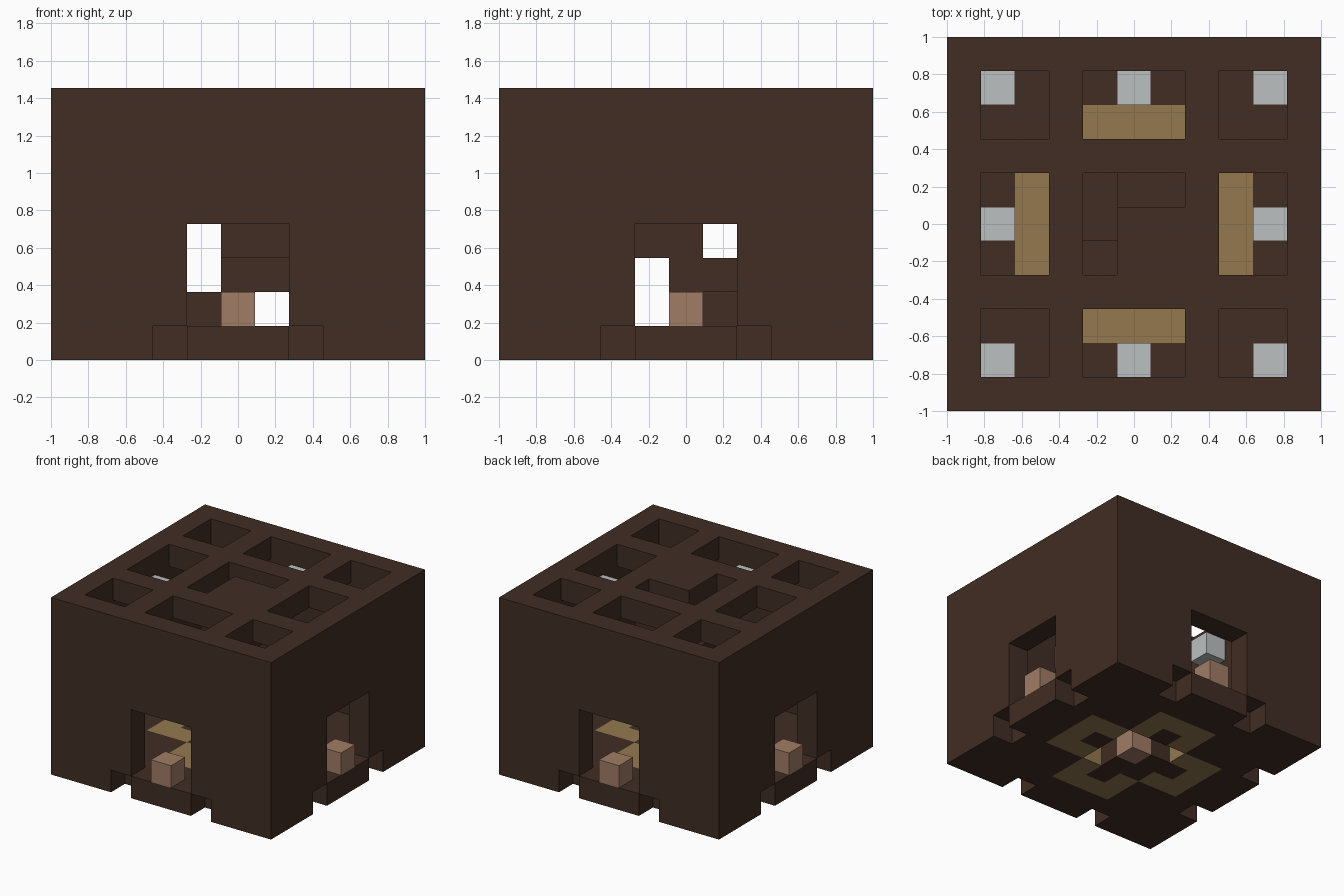
import bpy
import bmesh
from mathutils import Vector

N, H = 11, 8              # grid cells across and up
U = 2 / N                 # size of one cell
LAST, MID = N - 1, N // 2

cube = bpy.data.objects.get("Cube")
if cube:
    bpy.data.objects.remove(cube, do_unlink=True)


def material(name, rgb):
    m = bpy.data.materials.new(name)
    m.use_nodes = True
    m.diffuse_color = (*rgb, 1)
    m.node_tree.nodes["Principled BSDF"].inputs["Base Color"].default_value = (*rgb, 1)
    return m


brown = material("dark_brown", (0.052, 0.026, 0.017))
gold = material("dull_gold", (0.296, 0.191, 0.078))
grey = material("pale_grey", (0.503, 0.527, 0.527))
clay = material("clay_pink", (0.352, 0.202, 0.133))

cells = {}                # cell -> part name
parts = {}                # part name -> material


def fill(name, mat, group):
    parts[name] = mat
    for c in group:
        cells[c] = name


def box(xs, ys, zs):
    return [(x, y, z) for x in xs for y in ys for z in zs]


def around(x, y, z):
    """Four copies of a cell turned about the middle."""
    out = []
    for _ in range(4):
        out.append((x, y, z))
        x, y = LAST - y, x
    return out


full, door = range(N), range(MID - 1, MID + 2)
ribs = (0, 3, 7, LAST)

# Floor slab, notched beside each doorway and open below the stair
floor = set(box(full, full, [0]))
floor -= set(box(door, door, [0]))
for side in (3, 7):
    floor -= set(around(side, 0, 0))
fill("floor", brown, floor)

# Outer walls with a doorway in the middle of each side
walls = [c for c in box(full, full, range(1, H - 1))
         if (c[0] in (0, LAST) or c[1] in (0, LAST))
         and not (c[2] <= 3 and (c[0] in door or c[1] in door))]
fill("outer_walls", brown, walls)

# Roof slab with a lattice of openings
fill("roof_lattice", brown,
     [c for c in box(full, full, [H - 1]) if c[0] in ribs or c[1] in ribs])

# Spiral stair: each level is a square of four cells, turned a quarter per level
turns = [(-1, -1), (-1, 1), (1, 1), (1, -1)]
stair = []
for z in range(H):
    dx, dy = turns[z % 4]
    stair += box((MID, MID + dx), (MID, MID + dy), [z])
fill("spiral_stair", brown, stair)

# Gold floor inlays: four C-shaped panels around the stair
inlay = []
for x in door:
    inlay += around(x, 2, 0)
    if x != MID:
        inlay += around(x, 3, 0)
fill("floor_inlay", gold, inlay)

# Clay blocks in the doorways and under the stair
fill("doorway_blocks", clay, around(MID, 0, 1))
fill("stair_base", clay, [(MID, MID, 0)])

# Grey lamps high on the walls and low in the corners
fill("wall_lamps", grey, around(MID, 1, H - 2))
fill("corner_lamps", grey, around(1, 1, 1))


def build(name, mat):
    """Mesh the exposed sides of every cell in the part."""
    bm = bmesh.new()
    for c, owner in cells.items():
        if owner != name:
            continue
        mid = Vector(c) + Vector((0.5, 0.5, 0.5))
        for axis in range(3):
            for sign in (-1, 1):
                n = Vector((0, 0, 0))
                n[axis] = sign
                if tuple(int(a + b) for a, b in zip(c, n)) in cells:
                    continue
                u = Vector((0, 0, 0))
                u[(axis + 1) % 3] = 0.5
                v = n.cross(u)
                p = mid + n / 2
                corners = (p - u - v, p + u - v, p + u + v, p - u + v)
                bm.faces.new([bm.verts.new((q.x * U - 1, q.y * U - 1, q.z * U))
                              for q in corners])
    bmesh.ops.remove_doubles(bm, verts=bm.verts[:], dist=U / 100)
    mesh = bpy.data.meshes.new(name)
    bm.to_mesh(mesh)
    bm.free()
    mesh.materials.append(mat)
    bpy.context.collection.objects.link(bpy.data.objects.new(name, mesh))


for part, mat in parts.items():
    build(part, mat)
